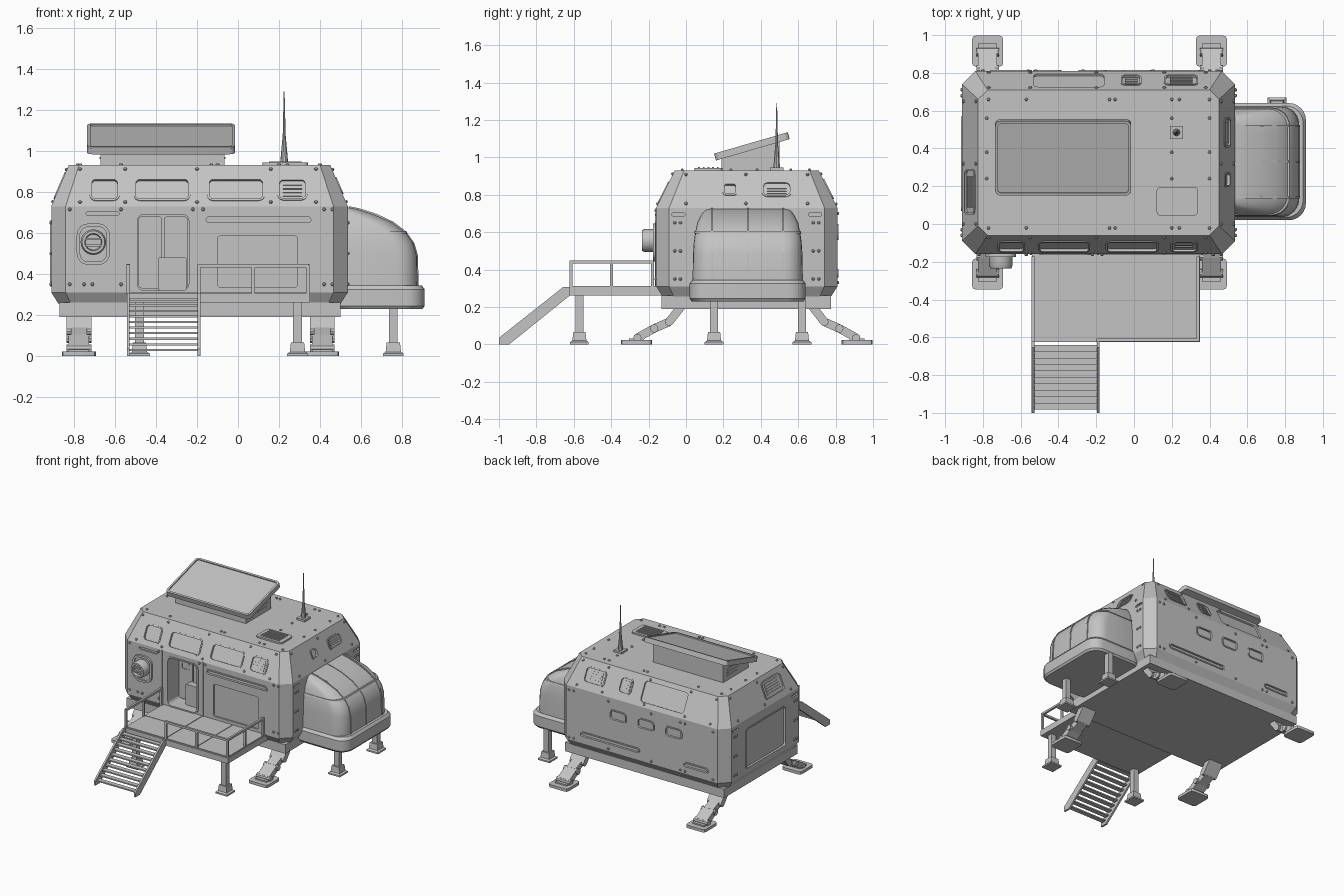
import bpy, bmesh, math
from mathutils import Vector, Matrix

if "Cube" in bpy.data.objects:
    bpy.data.objects.remove(bpy.data.objects["Cube"])

grey = bpy.data.materials.new("hull_grey")
grey.use_nodes = True
GREY = (0.55, 0.55, 0.55, 1)
grey.diffuse_color = GREY
grey.node_tree.nodes["Principled BSDF"].inputs["Base Color"].default_value = GREY


# ---------- helpers ----------
def frame(origin, u, n):
    """Matrix whose x axis is u, z axis is n."""
    u, n = Vector(u).normalized(), Vector(n).normalized()
    m = Matrix((u, n.cross(u), n)).transposed().to_4x4()
    m.translation = origin
    return m


def rrect(cx, cy, w, h, r=0.0, n=4):
    """Rounded rectangle outline in 2D (plain when r is 0)."""
    r = min(r, w / 2 - 0.001, h / 2 - 0.001)
    pts = []
    for k, (sx, sy) in enumerate(((1, 1), (-1, 1), (-1, -1), (1, -1))):
        px, py = cx + sx * (w / 2 - r), cy + sy * (h / 2 - r)
        for i in range(n + 1 if r > 0 else 1):
            a = math.pi / 2 * (k + i / n)
            pts.append((px + r * math.cos(a), py + r * math.sin(a)))
    return pts


def loft(bm, m, layers, caps=True):
    """Skin a list of (outline, height) layers placed by matrix m."""
    rows = [[bm.verts.new(m @ Vector((x, y, d))) for x, y in pts] for pts, d in layers]
    for a, b in zip(rows, rows[1:] if caps else rows[1:] + rows[:1]):
        for i in range(len(a)):
            j = (i + 1) % len(a)
            bm.faces.new((a[i], a[j], b[j], b[i]))
    if caps:
        bm.faces.new(rows[0][::-1])
        bm.faces.new(rows[-1])


def prism(bm, m, cx, cy, w, h, d0, d1, r=0.0):
    pts = rrect(cx, cy, w, h, r)
    loft(bm, m, [(pts, d0), (pts, d1)])


def box(bm, x0, x1, y0, y1, z0, z1):
    prism(bm, Matrix(), (x0 + x1) / 2, (y0 + y1) / 2, x1 - x0, y1 - y0, z0, z1)


def rim(bm, m, cx, cy, w, h, r, t=0.01, lift=0.005):
    out, inn = rrect(cx, cy, w + 2 * t, h + 2 * t, r + t), rrect(cx, cy, w, h, r)
    loft(bm, m, [(out, -0.005), (out, lift), (inn, lift), (inn, -0.005)], caps=False)


def beam(bm, p, q, w, h):
    d = Vector(q) - Vector(p)
    u = (0, 1, 0) if abs(d.x) > abs(d.y) + abs(d.z) else (1, 0, 0)
    prism(bm, frame(p, u, d), 0, 0, w, h, 0, d.length)


def disc(bm, m, cx, cy, rings, n=16):
    loft(bm, m, [([(cx + r * math.cos(2 * math.pi * i / n), cy + r * math.sin(2 * math.pi * i / n))
                   for i in range(n)], d) for r, d in rings])


def shade(ob, angle):
    bpy.ops.object.select_all(action='DESELECT')
    ob.select_set(True)
    bpy.context.view_layer.objects.active = ob
    bpy.ops.object.shade_smooth_by_angle(angle=math.radians(angle))


def finish(name, bm, angle=30.0):
    bmesh.ops.recalc_face_normals(bm, faces=bm.faces)
    me = bpy.data.meshes.new(name)
    bm.to_mesh(me)
    bm.free()
    me.materials.append(grey)
    ob = bpy.data.objects.new(name, me)
    bpy.context.collection.objects.link(ob)
    if angle:
        shade(ob, angle)
    return ob


# ---------- hull planes ----------
FRONT = frame((0, -0.16, 0), (1, 0, 0), (0, -1, 0))
BACK = frame((0, 0.81, 0), (-1, 0, 0), (0, 1, 0))
LEFT = frame((0.535, 0, 0), (0, 1, 0), (1, 0, 0))
RIGHT = frame((-0.91, 0, 0), (0, -1, 0), (-1, 0, 0))
ROOF = frame((0, 0, 0.93), (1, 0, 0), (0, 0, 1))
FRONT_SLOPE = frame((0, -0.11, 0.83), (1, 0, 0), (0, -0.2, 0.1))
BACK_SLOPE = frame((0, 0.76, 0.83), (-1, 0, 0), (0, 0.2, 0.1))
LEFT_SLOPE = frame((0.4925, 0, 0.83), (0, 1, 0), (0.2, 0, 0.085))
RIGHT_SLOPE = frame((-0.8675, 0, 0.83), (0, -1, 0), (-0.2, 0, 0.085))


def hull_ring(ix, iy, c):
    x0, x1, y0, y1 = -0.91 + ix, 0.535 - ix, -0.16 + iy, 0.81 - iy
    return [(x0 + c, y0), (x1 - c, y0), (x1, y0 + c), (x1, y1 - c),
            (x1 - c, y1), (x0 + c, y1), (x0, y1 - c), (x0, y0 + c)]


# ---------- hull with sunk windows, slots and doorway ----------
hull_bm, cut, trim = bmesh.new(), bmesh.new(), bmesh.new()
loft(hull_bm, Matrix(), [(hull_ring(0.035, 0.035, 0.06), 0.255), (hull_ring(0, 0, 0.07), 0.31),
                         (hull_ring(0, 0, 0.07), 0.73), (hull_ring(0.085, 0.1, 0.05), 0.93)])


def recess(m, cx, cy, w, h, r=0.02, depth=0.012, rimmed=True):
    prism(cut, m, cx, cy, w, h, -depth, 0.03, r)
    if rimmed:
        rim(trim, m, cx, cy, w, h, r)


def vent(m, cx, cy, w, h, slats=4):
    recess(m, cx, cy, w, h, depth=0.006)
    for i in range(slats):
        prism(trim, m, cx, cy + h * ((i + 0.5) / slats - 0.5) * 0.8, w * 0.75, h / slats * 0.5, -0.01, 0.0)


for cx, w in ((-0.65, 0.125), (-0.37, 0.255), (-0.01, 0.26)):
    recess(FRONT_SLOPE, cx, -0.02, w, 0.105)
vent(FRONT_SLOPE, 0.265, -0.02, 0.125, 0.1)
recess(FRONT, -0.66, 0.695, 0.16, 0.018, 0.009, rimmed=False)
recess(FRONT, 0.1, 0.665, 0.51, 0.026, 0.013)
recess(FRONT, 0.095, 0.46, 0.39, 0.25, 0.015, rimmed=False)
recess(FRONT, -0.365, 0.505, 0.25, 0.37, 0.03, depth=0.14)
for cx in (-0.02, 0.22, 0.46):
    recess(BACK, cx, 0.6, 0.13, 0.065)
recess(BACK, -0.09, 0.38, 0.5, 0.026, 0.013)
recess(BACK, 0.65, 0.38, 0.2, 0.026, 0.013)
recess(BACK_SLOPE, 0.345, 0, 0.37, 0.15, rimmed=False)
vent(BACK_SLOPE, 0.015, 0, 0.09, 0.1, 3)
vent(BACK_SLOPE, -0.25, 0, 0.16, 0.1)
recess(LEFT_SLOPE, 0.235, 0, 0.06, 0.055, 0.012)
vent(LEFT_SLOPE, 0.485, 0, 0.14, 0.07)
vent(RIGHT_SLOPE, -0.17, 0, 0.22, 0.12, 5)
recess(RIGHT, -0.32, 0.5, 0.48, 0.3, 0.02)
for m, s in ((LEFT, 1), (RIGHT, -1)):
    for cy in (-0.04, 0.69):
        recess(m, s * cy, 0.695, 0.07, 0.018, 0.009, rimmed=False)

hull = finish("hull", hull_bm, 0)
cutter = finish("hull_cutter", cut, 0)
mod = hull.modifiers.new("recesses", 'BOOLEAN')
mod.operation, mod.solver, mod.object = 'DIFFERENCE', 'EXACT', cutter
bpy.context.view_layer.objects.active = hull
bpy.ops.object.modifier_apply(modifier=mod.name)
bpy.data.objects.remove(cutter)
for poly in hull.data.polygons:
    poly.use_smooth = False

# seam strips and door leaves
for x in (-0.545, -0.19):
    prism(trim, FRONT, x, 0.52, 0.01, 0.42, -0.004, 0.004)
for s in (-1, 1):
    prism(trim, FRONT, -0.365 + s * 0.062, 0.505, 0.115, 0.35, -0.145, -0.125, 0.015)
    rim(trim, frame((0, -0.035, 0), (1, 0, 0), (0, -1, 0)), -0.365 + s * 0.062, 0.59, 0.055, 0.045, 0.01, 0.008)
prism(trim, FRONT, -0.32, 0.4, 0.14, 0.16, -0.145, -0.07, 0.01)
finish("hull_trim", trim)

# ---------- bolts ----------
bm = bmesh.new()


def bolts(m, us, vs):
    for u in us:
        for v in vs:
            disc(bm, m, u, v, [(0.009, -0.004), (0.009, 0.005), (0.005, 0.009)], 6)


bolts(FRONT, (-0.82, -0.75, -0.71, -0.57, 0.42, 0.46), (0.35,))
bolts(FRONT, (-0.82, -0.57, -0.22, -0.17, 0.42, 0.46), (0.715,))
bolts(BACK, (-0.44, -0.4, -0.1, 0.27, 0.52, 0.56, 0.8), (0.33, 0.7))
for m, s in ((FRONT_SLOPE, 1), (BACK_SLOPE, -1)):
    bolts(m, [s * x for x in (-0.77, -0.55, -0.2, 0.16, 0.38)], (-0.09, 0.09))
for m, s in ((LEFT, 1), (RIGHT, -1)):
    bolts(m, [s * y for y in (-0.06, -0.03, 0.68, 0.71)], (0.35, 0.5, 0.65))
for m, s in ((LEFT_SLOPE, 1), (RIGHT_SLOPE, -1)):
    bolts(m, [s * y for y in (0.0, 0.32, 0.65)], (-0.085, 0.085))
bolts(ROOF, (-0.77, -0.57, -0.13, -0.1, 0.2, 0.24, 0.4), (-0.02, 0.66))
bolts(ROOF, (-0.78, 0.2, 0.4), (0.24, 0.38, 0.56))
finish("hull_bolts", bm)

# ---------- porthole ----------
bm = bmesh.new()
prism(bm, FRONT, -0.705, 0.545, 0.13, 0.17, -0.01, 0.008, 0.04)
rim(bm, FRONT, -0.705, 0.545, 0.13, 0.17, 0.04, 0.016, 0.016)
disc(bm, FRONT, -0.705, 0.555, [(0.062, 0), (0.062, 0.06), (0.055, 0.075), (0.042, 0.075), (0.038, 0.055)], 24)
for z in (0.54, 0.57):
    prism(bm, FRONT, -0.705, z, 0.075, 0.01, 0.05, 0.07)
finish("porthole", bm)

# ---------- roof panel, vent and antenna ----------
SIDE = frame((-0.67, 0, 0), (0, 1, 0), (1, 0, 0))
bm = bmesh.new()
wedge = [(0.19, 0.92), (0.5, 0.92), (0.5, 1.1), (0.19, 1.01)]
loft(bm, SIDE, [(wedge, 0), (wedge, 0.605)])
for x in (-0.67, -0.065):
    for z in (0.96, 0.985, 1.01):
        box(bm, x - 0.005, x + 0.005, 0.33, 0.45, z, z + 0.01)
finish("panel_mount", bm)
bm = bmesh.new()
TILT = frame((-0.375, 0.355, 1.05), (1, 0, 0), (0, -0.29, 1))
prism(bm, TILT, 0, 0, 0.72, 0.41, -0.01, 0.02, 0.025)
rim(bm, TILT, 0, 0, 0.69, 0.38, 0.015, 0.015, 0.028)
finish("solar_panel", bm)

bm = bmesh.new()
prism(bm, ROOF, 0.23, 0.12, 0.22, 0.15, -0.01, 0.012, 0.02)
for i in range(5):
    prism(bm, ROOF, 0.23, 0.07 + i * 0.025, 0.16, 0.01, 0.01, 0.018)
finish("roof_vent", bm)
bm = bmesh.new()
prism(bm, ROOF, 0.225, 0.485, 0.07, 0.07, -0.01, 0.015)
disc(bm, ROOF, 0.225, 0.485, [(0.02, 0), (0.016, 0.05), (0.007, 0.15), (0.005, 0.24), (0.002, 0.36)], 10)
finish("antenna", bm)

# ---------- side dome ----------
DOME = ((0.34, 0.875, 0.295), (0.49, 0.872, 0.292), (0.55, 0.855, 0.288), (0.6, 0.82, 0.28),
        (0.65, 0.755, 0.27), (0.69, 0.67, 0.25), (0.715, 0.59, 0.23), (0.725, 0.54, 0.21))


def dome_ring(x, w, grow=0.0):
    return rrect((0.45 + x) / 2, 0.33, x - 0.45 + grow, 2 * w + grow, 0.1, 6)


bm = bmesh.new()
loft(bm, Matrix(), [(dome_ring(x, w), z) for z, x, w in DOME])
finish("dome", bm, 50)
bm = bmesh.new()
for y in (0.14, 0.33, 0.52):
    for a, b in zip(DOME, DOME[1:]):
        beam(bm, (a[1], y, a[0]), (b[1], y, b[0]), 0.01, 0.01)
z, x, w = DOME[3]
loft(bm, Matrix(), [(dome_ring(x, w, 0.014), z - 0.006), (dome_ring(x, w, 0.006), z + 0.006)])
finish("dome_ribs", bm)
bm = bmesh.new()
loft(bm, Matrix(), [(rrect(0.68, 0.33, 0.46 - i, 0.62 - i, 0.09, 6), z)
                    for i, z in ((0.02, 0.23), (0, 0.245), (0, 0.325), (0.03, 0.345))])
finish("dome_base", bm)

# ---------- deck, rails and stairs ----------
bm = bmesh.new()
box(bm, -0.54, 0.35, -0.625, -0.13, 0.26, 0.305)
for x0, x1, y0, y1 in ((-0.535, -0.195, -0.385, -0.15), (-0.535, -0.195, -0.615, -0.39),
                       (-0.19, 0.065, -0.615, -0.15), (0.07, 0.345, -0.615, -0.15)):
    box(bm, x0, x1, y0, y1, 0.3, 0.311)
finish("deck", bm)
bm = bmesh.new()
RAIL = 0.44
runs = [((-0.19, -0.615), (0.34, -0.615)), ((0.34, -0.615), (0.34, -0.18)), ((-0.535, -0.615), (-0.535, -0.18))]
for a, b in runs:
    beam(bm, (*a, RAIL), (*b, RAIL), 0.016, 0.016)
    for i in range(3):
        p = Vector(a).lerp(Vector(b), i / 2)
        beam(bm, (*p, 0.3), (*p, RAIL + 0.007), 0.016, 0.016)
finish("railings", bm)
bm = bmesh.new()
string = [(-1, 0), (-0.945, 0), (-0.62, 0.262), (-0.62, 0.308), (-0.655, 0.308), (-1, 0.035)]
for x in (-0.535, -0.19):
    loft(bm, frame((x - 0.007, 0, 0), (0, 1, 0), (1, 0, 0)), [(string, 0), (string, 0.014)])
for i in range(10):
    y, z = -0.965 + i * 0.034, 0.03 + i * 0.0272
    box(bm, -0.53, -0.19, y - 0.018, y + 0.018, z - 0.005, z + 0.005)
finish("stairs", bm)

# ---------- posts under deck and dome ----------
bm = bmesh.new()
for x, y, top in ((-0.48, -0.57, 0.27), (0.29, -0.57, 0.27), (0.757, 0.15, 0.24), (0.757, 0.62, 0.24)):
    prism(bm, Matrix(), x, y, 0.042, 0.042, 0.05, top)
    loft(bm, Matrix(), [(rrect(x, y, w, w), z) for w, z in ((0.1, 0), (0.1, 0.012), (0.075, 0.02), (0.065, 0.065))])
finish("support_posts", bm, 5)

# ---------- floor and landing legs ----------
bm = bmesh.new()
box(bm, -0.87, 0.5, -0.13, 0.775, 0.19, 0.26)
finish("underfloor", bm)
bm = bmesh.new()
for x in (-0.775, 0.41):
    for hip, s in ((-0.02, -1), (0.67, 1)):
        path = [(hip, 0.21), (hip + s * 0.07, 0.12), (hip + s * 0.15, 0.085), (hip + s * 0.24, 0.035)]
        for (ya, za), (yb, zb), w in zip(path, path[1:], (0.12, 0.08, 0.1)):
            beam(bm, (x, ya, za), (x, yb, zb), w, 0.045)
        for y, z in path[1:]:
            disc(bm, frame((x - 0.06, y, z), (0, 1, 0), (1, 0, 0)), 0, 0, [(0.022, 0), (0.022, 0.12)], 10)
        pts = rrect(x, hip + s * 0.245, 0.165, 0.165, 0.02, 2)
        loft(bm, Matrix(), [(pts, 0), (pts, 0.022)])
        prism(bm, Matrix(), x, hip + s * 0.245, 0.1, 0.08, 0.02, 0.032)
finish("landing_legs", bm)
